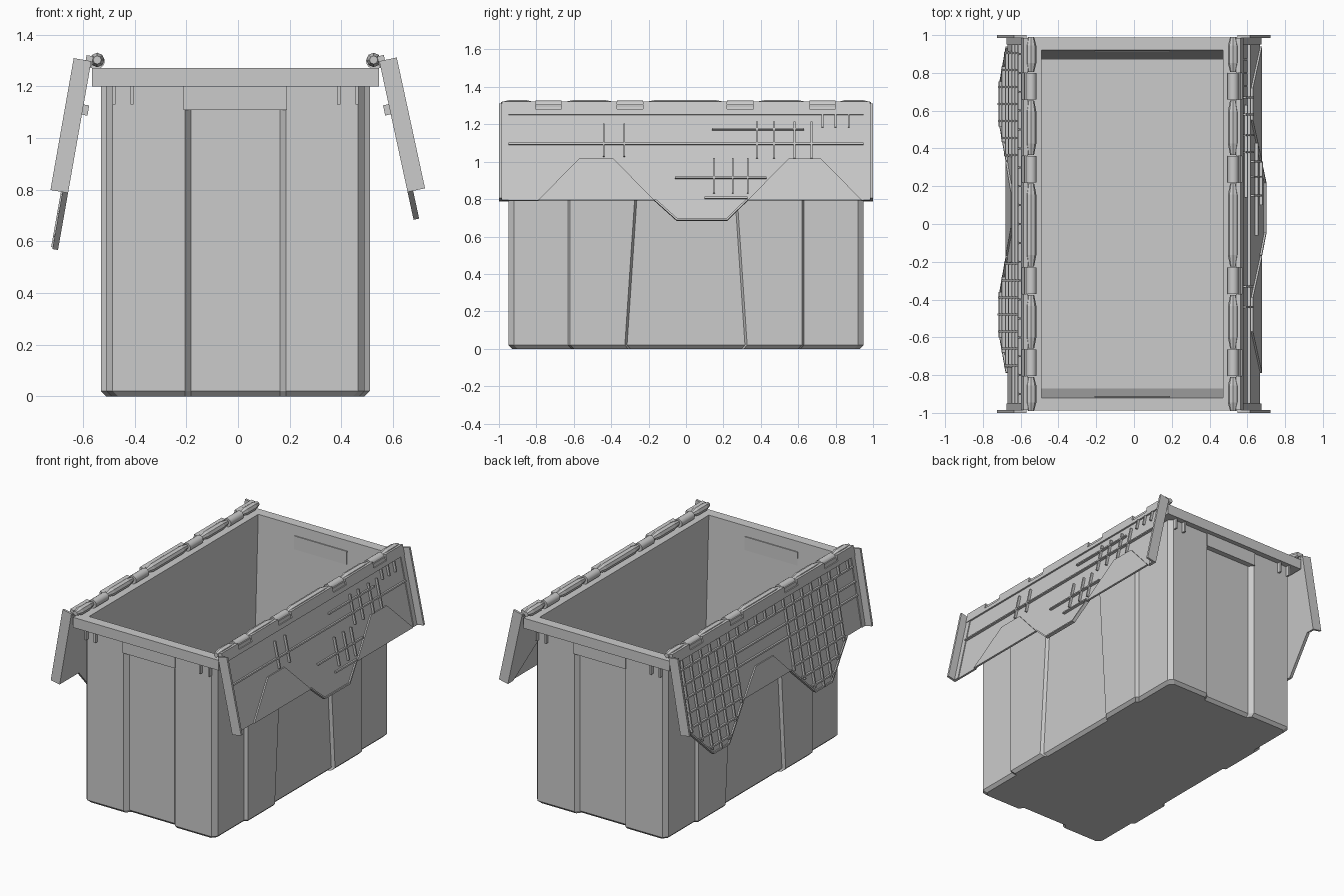
import bpy, bmesh
from math import sin, cos, radians, pi
from mathutils import Vector

if "Cube" in bpy.data.objects:
    bpy.data.objects.remove(bpy.data.objects["Cube"])

CX = -0.01  # tub centre in x


def finish(name, bm, smooth=False):
    bmesh.ops.recalc_face_normals(bm, faces=bm.faces)
    me = bpy.data.meshes.new(name)
    bm.to_mesh(me)
    bm.free()
    ob = bpy.data.objects.new(name, me)
    bpy.context.collection.objects.link(ob)
    if smooth:
        bpy.context.view_layer.objects.active = ob
        ob.select_set(True)
        bpy.ops.object.shade_smooth_by_angle(angle=radians(35))
        ob.select_set(False)
    return ob


def loft(bm, rings, cap0=False, cap1=False):
    vs = [[bm.verts.new(p) for p in r] for r in rings]
    n = len(vs[0])
    for a, b in zip(vs, vs[1:]):
        for i in range(n):
            j = (i + 1) % n
            bm.faces.new((a[i], a[j], b[j], b[i]))
    if cap0:
        bm.faces.new(vs[0])
    if cap1:
        bm.faces.new(vs[-1])


def rect(hx, hy, z):
    return [(CX + sx * hx, sy * hy, z) for sx, sy in ((1, -1), (1, 1), (-1, 1), (-1, -1))]


def box(bm, x0, x1, y0, y1, z0, z1):
    loft(bm, [[(x0, y0, z), (x1, y0, z), (x1, y1, z), (x0, y1, z)] for z in (z0, z1)], True, True)


# tub shell: stepped plan with raised side panels and recessed end panels
def plan(yb, z, inset=0.0):
    q = [(.50, yb), (.52, yb + .012), (.52, .62), (.50, .632), (.50, .92),
         (.475, .95), (.195, .95), (.172, .92)]
    q = [(x - inset, y - inset) if x > .3 else (x, y - inset) for x, y in q]
    half = q + [(-x, y) for x, y in reversed(q)]
    full = half + [(-x, -y) for x, y in half]
    return [(CX + x, y, z) for x, y in full]


bm = bmesh.new()
loft(bm, [plan(.318, 0, .02), plan(.315, .02), plan(.235, 1.21)], cap0=True)
finish("tub_shell", bm)

# rim and inner liner
bm = bmesh.new()
loft(bm, [rect(.49, .93, 1.2), rect(.555, .988, 1.2), rect(.555, .988, 1.27),
          rect(.48, .92, 1.27), rect(.48, .87, .03)], cap1=True)
finish("rim_and_liner", bm)

# end handles and short ribs below the rim
bm = bmesh.new()
for s in (-1, 1):
    box(bm, CX - .2, CX + .2, *sorted((s * .91, s * .957)), 1.108, 1.2)
finish("end_handles", bm)
bm = bmesh.new()
for s in (-1, 1):
    for x in (-.47, -.40, .40, .47):
        box(bm, CX + x - .006, CX + x + .006, *sorted((s * .94, s * .975)), 1.13, 1.2)
finish("rim_ribs", bm)


# lids: every part is a (y, w) outline extruded in u; w runs down the lid, u outward
class Lid:
    def __init__(self, name, side, ox, angle):
        self.name, self.s, self.ox, self.a = name, side, ox, radians(angle)

    def pt(self, u, y, w):
        c, s = cos(self.a), sin(self.a)
        return (self.s * (self.ox + u * c + w * s), y, 1.297 + u * s - w * c)

    def build(self, part, prisms):
        bm = bmesh.new()
        for poly, u0, u1 in prisms:
            loft(bm, [[self.pt(u, y, w) for y, w in poly] for u in (u0, u1)], True, True)
        finish(self.name + "_" + part, bm)


def r(y0, y1, w0, w1):
    return [(y0, w0), (y1, w0), (y1, w1), (y0, w1)]


def vrib(y, w0, w1, h=.028):
    return (r(y - .005, y + .005, w0, w1), .008, h)


def hrib(w, y0, y1, h=.028):
    return (r(y0, y1, w - .005, w + .005), .008, h)


L = .518
KNUCKLES = (-.735, -.30, .29, .73)
notch_a = [(-.79, L), (-.57, .29), (-.39, .29), (-.17, L)]
notch_b = [(.33, L), (.55, .29), (.72, .29), (.94, L)]
notch_mid = [(-.17, L), (-.02, .36), (.17, .36), (.33, L)]
right = Lid("right_lid", 1, .547, 12.2)
left = Lid("left_lid", -1, .568, 10)

# right lid: one middle tooth, two dropped pockets
tooth = [(-.05, .628), (.22, .628)]
right.build("panel", [([(-1, 0), (-1, L)] + notch_a + tooth + notch_b + [(1, L), (1, 0)], 0, .012)])
right.build("pockets", [(notch_a, .010, .022), (notch_b, .010, .022)])

# left lid: two teeth, one dropped middle pocket
tooth_a = [(-.79, L), (-.57, .742), (-.39, .742), (-.17, L)]
tooth_b = [(.33, L), (.55, .742), (.72, .742), (.94, L)]
left.build("panel", [([(-1, 0), (-1, L)] + tooth_a + notch_mid[1:3] + tooth_b + [(1, L), (1, 0)], 0, .012)])
left.build("pocket", [(notch_mid, .010, .022)])

# end flanges, border band, inner stops
for lid in (right, left):
    lid.build("flanges", [(r(-1, -.985, -.0, L), 0, .069), (r(.985, 1, 0, L), 0, .069)])
    edges = [-.985] + [k + d for k in KNUCKLES for d in (-.07, .07)] + [.985]
    band = [(r(-.985, .985, .02, .05), .005, .022)]
    band += [(r(edges[i], edges[i + 1], -.02, .02), -.004, .022) for i in range(0, len(edges), 2)]
    band += [(r(-.985, -.95, .05, L), .005, .018), (r(.95, .985, .05, L), .005, .018)]
    lid.build("border", band)
    lid.build("stops", [(r(y - .04, y + .04, .17, .21), -.022, .005) for y in (-.45, .45)])

# stiffening ribs
ribs = [hrib(.21, -.95, .95), hrib(.13, .14, .63), hrib(.395, -.06, .43), hrib(.505, .1, .33)]
ribs += [vrib(y, .1, .28) for y in (-.44, -.33)]
ribs += [vrib(y, .09, .29) for y in (.38, .47, .58, .67)]
ribs += [vrib(y, .29, .48) for y in (.15, .25, .33)]
ribs += [vrib(y, .05, .12) for y in (.73, .80, .87)]
right.build("ribs", ribs)

ribs = [hrib(w, -.95, .95) for w in (.11, .21, .30)]
ribs += [vrib(-.9 + i * .1, .05, .11) for i in range(19)]
for c in (-.48, .635):
    ribs += [hrib(.40, c - .28, c + .28), hrib(.50, c - .28, c + .28), hrib(.60, c - .2, c + .2),
             hrib(.69, c - .12, c + .12)]
    for k in range(-3, 4):
        ribs.append(vrib(c + k * .09, .11, min(.735, .80 - abs(k) * .09)))
# rims along the tooth edges


def edge_ribs(pts, t=.01):
    out = []
    for (y0, w0), (y1, w1) in zip(pts, pts[1:]):
        d = Vector((y1 - y0, w1 - w0)).normalized() * t
        ny, nw = d.y, -d.x
        out.append(([(y0, w0), (y1, w1), (y1 + ny, w1 + nw), (y0 + ny, w0 + nw)], .006, .022))
    return out


left.build("ribs", ribs + edge_ribs(tooth_a) + edge_ribs(tooth_b))
right.build("tooth_rim", edge_ribs([notch_a[-1]] + tooth + [notch_b[0]]))


# hinges: wide knuckles joined by tapered barrels
def barrel(bm, x, z, stations, n=16):
    rings = [[(x + rad * cos(2 * pi * i / n), y, z + rad * sin(2 * pi * i / n)) for i in range(n)]
             for y, rad in stations]
    loft(bm, rings, True, True)


for name, x in (("right", .525), ("left", -.545)):
    bm = bmesh.new()
    for k in KNUCKLES:
        barrel(bm, x, 1.297, [(k - .07, .029), (k + .07, .029)])
        s = 1 if x > 0 else -1
        box(bm, *sorted((x, x + s * .035)), k - .07, k + .07, 1.27, 1.305)
    finish(name + "_hinge_knuckles", bm, True)
    bm = bmesh.new()
    ends = [-.99] + [k + d for k in KNUCKLES for d in (-.075, .075)] + [.99]
    for a, b in zip(ends[::2], ends[1::2]):
        t = min(.06, (b - a) / 4)
        barrel(bm, x, 1.302, [(a, .016), (a + t, .028), (b - t, .028), (b, .016)], 8)
    finish(name + "_hinge_barrels", bm)
